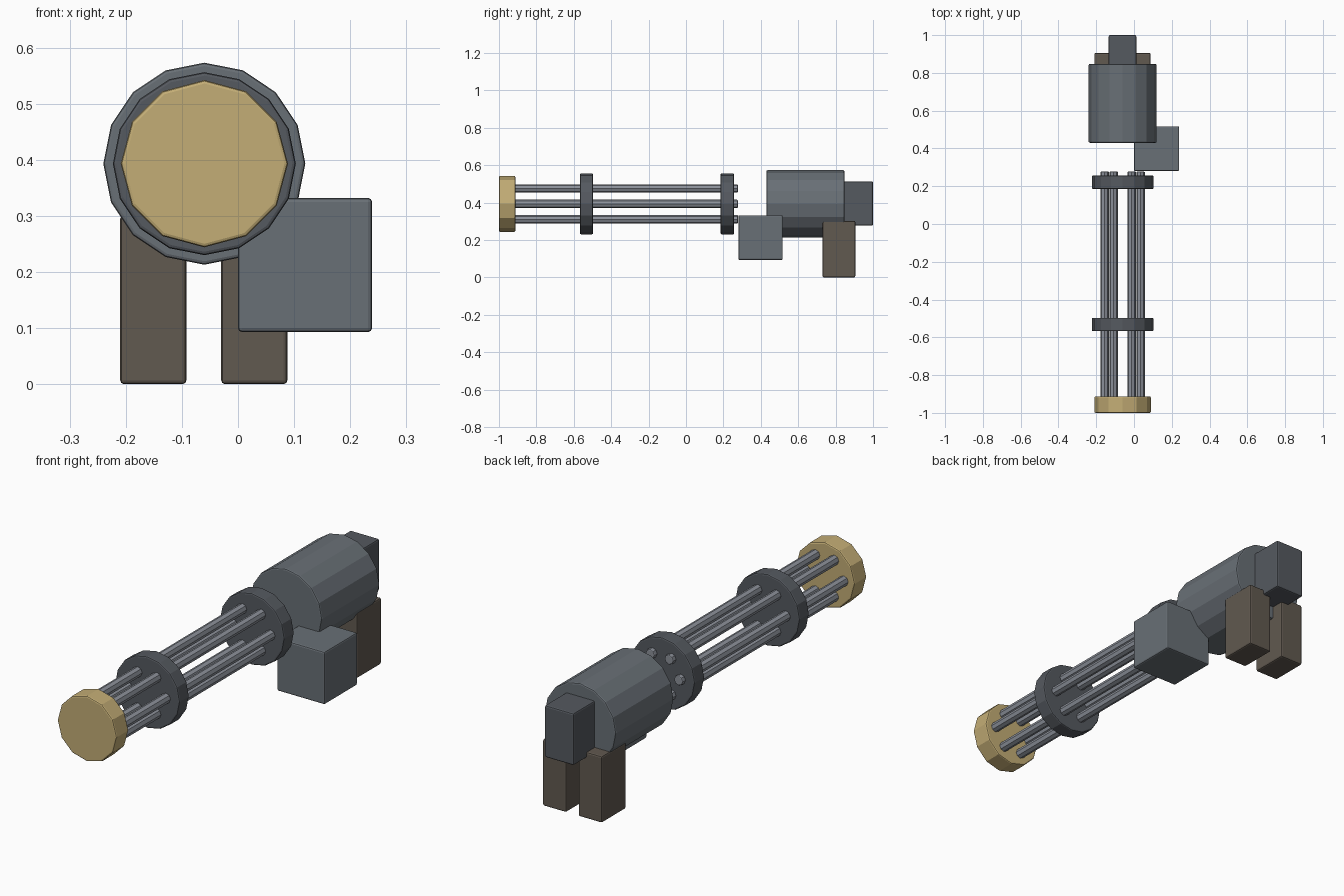
import bpy, math

if "Cube" in bpy.data.objects:
    bpy.data.objects.remove(bpy.data.objects["Cube"])

AX, AZ = -0.06, 0.393  # barrel axis


def material(name, rgb):
    m = bpy.data.materials.new(name)
    m.diffuse_color = (*rgb, 1)
    m.use_nodes = True
    m.node_tree.nodes["Principled BSDF"].inputs["Base Color"].default_value = m.diffuse_color
    return m


STEEL = material("steel", (0.14, 0.16, 0.18))
DARK = material("dark_steel", (0.09, 0.10, 0.115))
BARREL = material("barrel_grey", (0.26, 0.28, 0.32))
BRASS = material("brass", (0.55, 0.42, 0.18))
GRIP = material("grip_brown", (0.12, 0.10, 0.08))


def finish(name, mat, bevel):
    ob = bpy.context.object
    ob.name = name
    bpy.ops.object.transform_apply(location=False, rotation=True, scale=True)
    ob.data.materials.append(mat)
    b = ob.modifiers.new("bevel", 'BEVEL')
    b.width = bevel
    b.segments = 2
    b.limit_method = 'ANGLE'
    b.angle_limit = math.radians(50)
    return ob


def cylinder(name, r, y0, y1, sides, mat, x=AX, z=AZ, bevel=0.006):
    bpy.ops.mesh.primitive_cylinder_add(
        vertices=sides, radius=r, depth=y1 - y0,
        location=(x, (y0 + y1) / 2, z), rotation=(math.pi / 2, 0, 0))
    return finish(name, mat, bevel)


def box(name, lo, hi, mat, bevel=0.007):
    bpy.ops.mesh.primitive_cube_add(
        size=1, location=[(a + b) / 2 for a, b in zip(lo, hi)])
    bpy.context.object.scale = [b - a for a, b in zip(lo, hi)]
    return finish(name, mat, bevel)


# Muzzle cap, clamp discs and main housing
cylinder("muzzle_cap", 0.149, -1.0, -0.912, 12, BRASS)
cylinder("front_clamp", 0.163, -0.567, -0.497, 16, DARK)
cylinder("rear_clamp", 0.163, 0.185, 0.257, 16, DARK)
cylinder("housing", 0.18, 0.43, 0.847, 16, STEEL)

# Ring of six barrels
for i in range(6):
    a = i * math.pi / 3
    cylinder(f"barrel_{i + 1}", 0.0225, -0.95, 0.277, 8, BARREL,
             AX + 0.095 * math.cos(a), AZ + 0.095 * math.sin(a), 0.004)

# Rear block, side feed box and two grips
box("rear_block", (-0.134, 0.82, 0.277), (0.012, 1.0, 0.513), DARK)
box("feed_box", (0.0, 0.28, 0.093), (0.239, 0.517, 0.332), STEEL)
for side, x in (("left", -0.21), ("right", -0.03)):
    box(f"{side}_grip", (x, 0.73, 0.0), (x + 0.118, 0.905, 0.302), GRIP)
